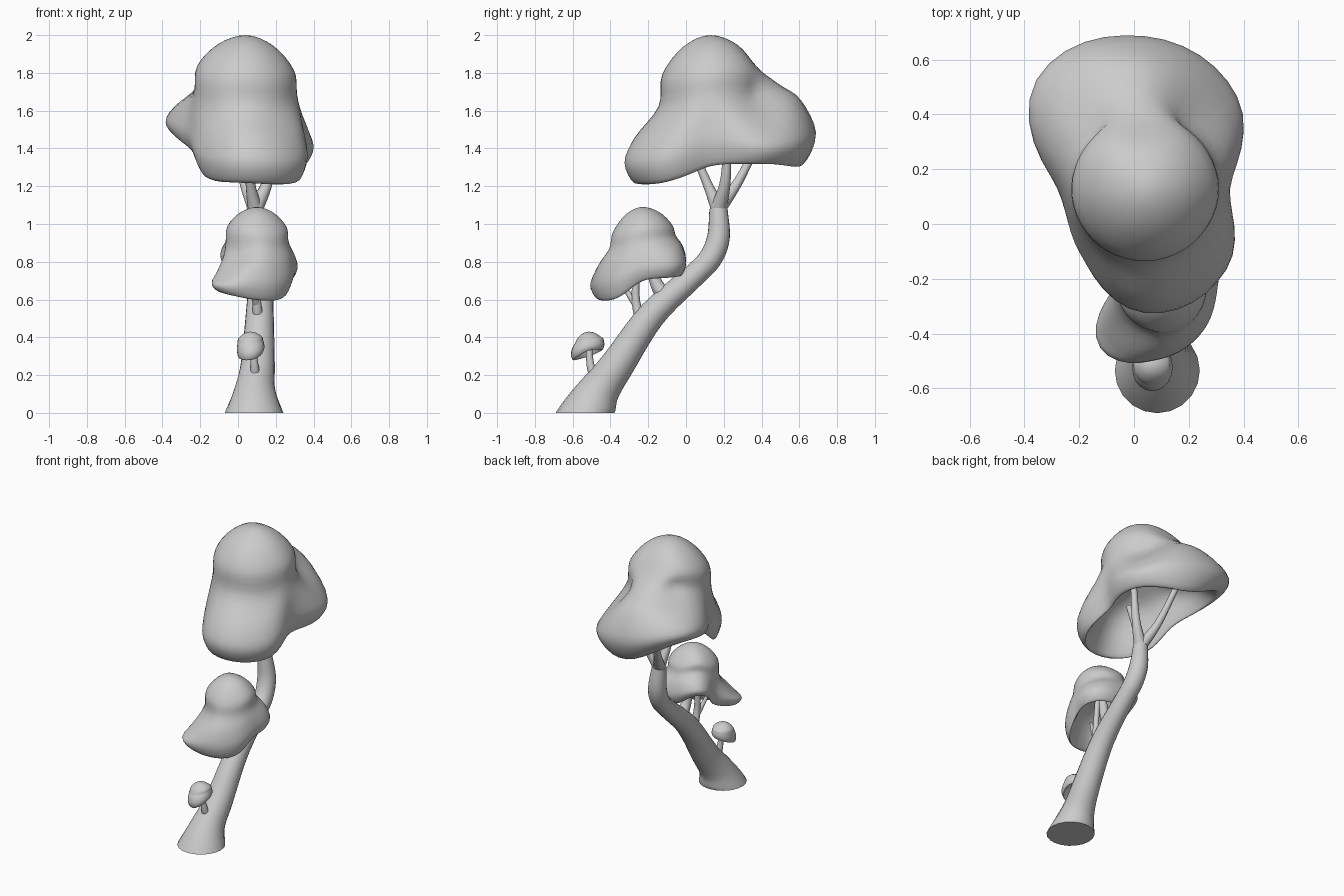
import bpy, bmesh, math
from mathutils import Vector

if "Cube" in bpy.data.objects:
    bpy.data.objects.remove(bpy.data.objects["Cube"])


def spline(a, b, c, d, t):
    """Catmull-Rom interpolation between b and c."""
    return 0.5 * (2 * b + (c - a) * t + (2 * a - 5 * b + 4 * c - d) * t * t
                  + (3 * b - a - 3 * c + d) * t ** 3)


def smooth_path(pts, steps, before=None):
    """Resample a list of vectors along a smooth curve."""
    ext = [before or 2 * pts[0] - pts[1]] + pts + [2 * pts[-1] - pts[-2]]
    out = [spline(*ext[i:i + 4], s / steps)
           for i in range(len(pts) - 1) for s in range(steps)]
    return out + [pts[-1]]


def finish(name, bm):
    bmesh.ops.recalc_face_normals(bm, faces=bm.faces)
    me = bpy.data.meshes.new(name)
    bm.to_mesh(me)
    bm.free()
    ob = bpy.data.objects.new(name, me)
    bpy.context.collection.objects.link(ob)
    bpy.ops.object.select_all(action='DESELECT')
    ob.select_set(True)
    bpy.context.view_layer.objects.active = ob
    bpy.ops.object.shade_smooth_by_angle(angle=math.radians(50))


def bridge(bm, rings):
    for lo, hi in zip(rings, rings[1:]):
        n = len(lo)
        for i in range(n):
            bm.faces.new((lo[i], lo[(i + 1) % n], hi[(i + 1) % n], hi[i]))


def tube(name, pts, sides=12, steps=5, start=None):
    """Tapered limb through (x, y, z, radius) points."""
    path = smooth_path([Vector(p) for p in pts], steps)
    bm, rings = bmesh.new(), []
    for i, p in enumerate(path):
        d = (path[min(i + 1, len(path) - 1)] - path[max(i - 1, 0)]).xyz.normalized()
        if start and i < steps:
            d = Vector(start).lerp(d, i / steps).normalized()
        u = (Vector((1, 0, 0)) - d * d.x).normalized()
        v = d.cross(u)
        rings.append([bm.verts.new(p.xyz + p.w * (u * math.cos(a) + v * math.sin(a)))
                      for a in (math.tau * k / sides for k in range(sides))])
    bridge(bm, rings)
    bm.faces.new(rings[0])
    bm.faces.new(rings[-1])
    finish(name, bm)


def meridian(dome, top, hollow, lobe, steps):
    """Dome, shoulder, rim and hollow underside along one direction."""
    r, shoulder, rim = lobe
    drop, flare = top - rim, r - dome
    z2 = top - 0.27 * drop
    # low shoulders leave a straight dome wall above a distinct lobe
    share = min(0.4, max(0.03, 0.35 - 1.8 * ((z2 - shoulder) / drop - 0.235)))
    pts = [(0, top), (0.54 * dome, top - 0.08 * drop), (0.95 * dome, z2),
           (dome + share * flare, (z2 + shoulder) / 2), (dome + 0.72 * flare, shoulder),
           (r, 0.55 * rim + 0.45 * shoulder), (0.89 * r, rim)]
    lift = hollow - rim
    pts += [(0.78 * r, rim + 0.13 * lift), (0.52 * r, rim + 0.7 * lift), (0, hollow)]
    pts = [Vector(p) for p in pts]
    return smooth_path(pts, steps, Vector((-pts[1].x, pts[1].y)))


def cap(name, centre, dome, top, hollow, lobes, sides=48, steps=4):
    """Lobed canopy; lobes are (radius, shoulder z, rim z), counterclockwise from east."""
    lobes = [Vector(p) for p in lobes]
    n = len(lobes)
    per = sides // n
    columns = []
    for k in range(sides):
        j, t = divmod(k, per)
        lobe = spline(*(lobes[(j + o) % n] for o in (-1, 0, 1, 2)), t / per)
        a = math.tau * k / sides
        columns.append([(centre[0] + q.x * math.cos(a), centre[1] + q.x * math.sin(a), q.y)
                        for q in meridian(dome, top, hollow, lobe, steps)])
    bm = bmesh.new()
    rings = [[bm.verts.new(c) for c in ring] for ring in list(zip(*columns))[1:-1]]
    bridge(bm, rings)
    for ring, z in ((rings[0], top), (rings[-1], hollow)):
        tip = bm.verts.new((*centre, z))
        for i in range(sides):
            bm.faces.new((ring[i], ring[(i + 1) % sides], tip))
    finish(name, bm)


# Three hollow canopies
cap("large_canopy", (0.04, 0.13), 0.27, 2.0, 1.6, [
    (.31, 1.55, 1.31), (.475, 1.50, 1.32), (.555, 1.65, 1.32), (.56, 1.64, 1.48),
    (.32, 1.58, 1.39), (.335, 1.46, 1.25), (.455, 1.455, 1.22), (.42, 1.45, 1.22)])
cap("middle_canopy", (0.10, -0.23), 0.165, 1.09, 0.87, [
    (.205, .83, .70), (.26, .85, .72), (.23, .88, .74), (.25, .90, .82),
    (.175, .82, .70), (.315, .72, .64), (.262, .78, .60), (.22, .79, .61)])
cap("small_canopy", (0.065, -0.515), 0.066, 0.43, 0.37, [
    (.075, .37, .33), (.083, .39, .335), (.07, .36, .30), (.095, .345, .28)],
    sides=24, steps=3)

# Leaning trunk with a flared foot
trunk = [(.085, -.535, 0, .155), (.09, -.455, .125, .108), (.105, -.36, .26, .09),
         (.115, -.18, .52, .074), (.12, .04, .725, .062), (.115, .13, .82, .062),
         (.105, .172, .93, .06), (.09, .172, 1.08, .048)]
tube("trunk", trunk, sides=20, start=(0, 0, 1))

# Limbs: start, middle, end, thickness
fork = trunk[-1][:3]
limbs = {
    "front_branch": (fork, (.065, .11, 1.22), (.05, .01, 1.46), .04),
    "centre_branch": (fork, (.16, .21, 1.24), (.19, .22, 1.52), .044),
    "back_branch": (fork, (.03, .28, 1.23), (-.03, .41, 1.49), .04),
    "upper_bough": ((.12, -.08, .60), (.11, -.155, .68), (.10, -.20, .87), .055),
    "lower_bough": ((.11, -.22, .46), (.10, -.265, .59), (.09, -.26, .86), .036),
    "lower_twig": ((.10, -.26, .57), (.08, -.31, .64), (.05, -.37, .76), .022),
    "small_stem": ((.09, -.47, .17), (.088, -.505, .25), (.07, -.515, .38), .034),
}
for name, (a, b, c, r) in limbs.items():
    tube(name, [(*a, r), (*b, 0.62 * r), (*c, 0.45 * r)])
